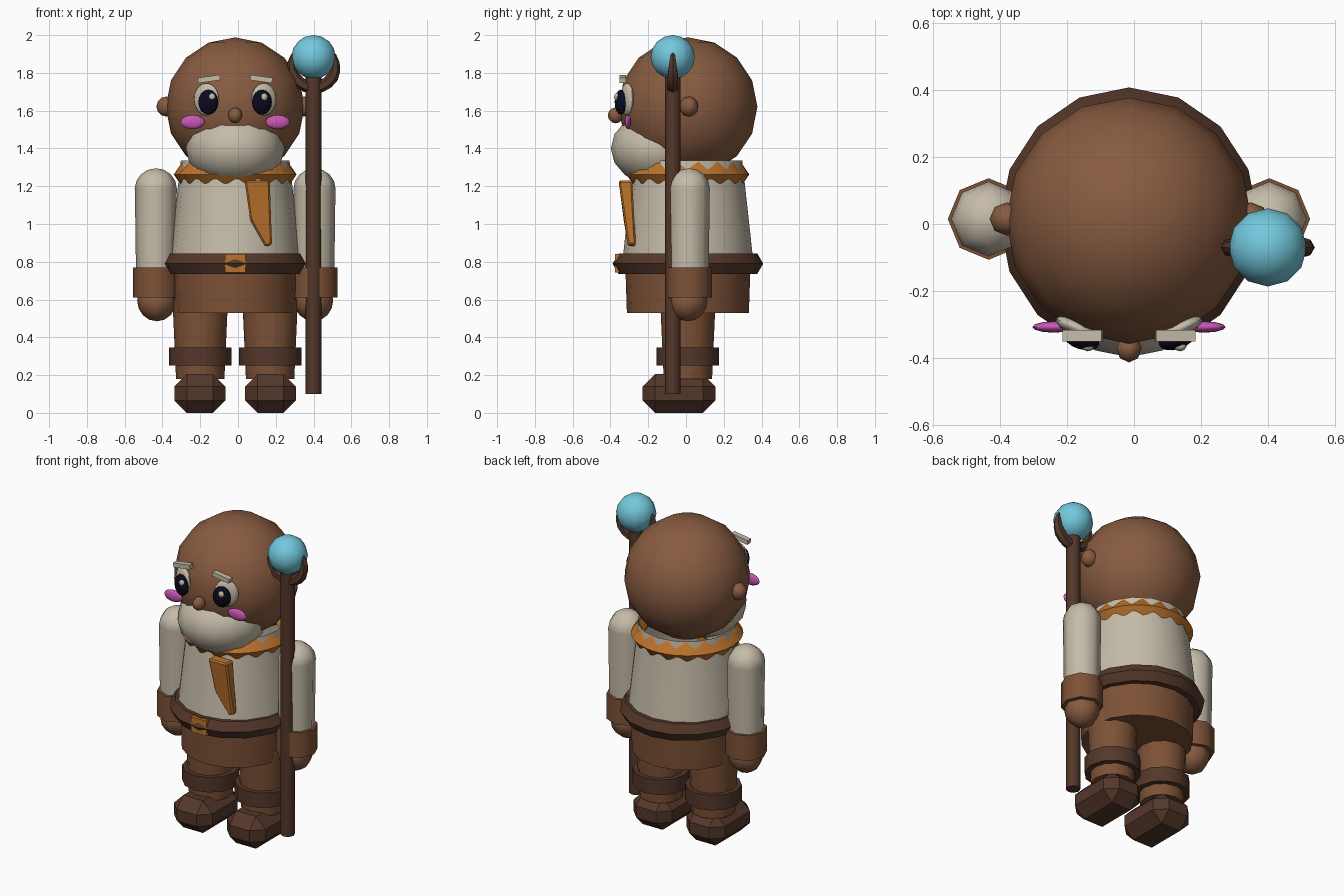
import bpy, bmesh, math
from mathutils import Matrix, Vector

if "Cube" in bpy.data.objects:
    bpy.data.objects.remove(bpy.data.objects["Cube"])

CX, CY = -0.015, 0.01  # body axis


def material(name, rgb):
    m = bpy.data.materials.new(name)
    m.diffuse_color = (*rgb, 1)
    m.use_nodes = True
    m.node_tree.nodes["Principled BSDF"].inputs["Base Color"].default_value = m.diffuse_color
    return m


SKIN = material("skin brown", (0.245, 0.105, 0.052))
CLOTH = material("cloth brown", (0.205, 0.083, 0.037))
LEATHER = material("dark leather", (0.088, 0.038, 0.023))
CREAM = material("cream", (0.56, 0.50, 0.395))
ORANGE = material("orange", (0.50, 0.17, 0.025))
CYAN = material("cyan", (0.17, 0.58, 0.72))
PINK = material("pink", (0.58, 0.095, 0.46))
NAVY = material("dark navy", (0.003, 0.003, 0.014))


def finish(name, bm, mat, angle=50):
    bmesh.ops.recalc_face_normals(bm, faces=bm.faces)
    me = bpy.data.meshes.new(name)
    bm.to_mesh(me)
    bm.free()
    me.materials.append(mat)
    ob = bpy.data.objects.new(name, me)
    bpy.context.collection.objects.link(ob)
    if angle:
        bpy.ops.object.select_all(action='DESELECT')
        ob.select_set(True)
        bpy.context.view_layer.objects.active = ob
        bpy.ops.object.shade_smooth_by_angle(angle=math.radians(angle))
    return ob


def ball(name, loc, radii, mat, seg=16, rings=8, turn=0):
    bm = bmesh.new()
    mx = Matrix.Translation(loc) @ Matrix.Rotation(turn, 4, 'Z') @ Matrix.Diagonal((*radii, 1))
    bmesh.ops.create_uvsphere(bm, u_segments=seg, v_segments=rings, radius=1, matrix=mx)
    return finish(name, bm, mat)


def tube(name, x, y, z0, z1, r0, r1, mat, seg=16, caps=True):
    bm = bmesh.new()
    bmesh.ops.create_cone(bm, cap_ends=caps, segments=seg, radius1=r0, radius2=r1, depth=z1 - z0,
                          matrix=Matrix.Translation((x, y, (z0 + z1) / 2)))
    return finish(name, bm, mat)


def box(name, loc, size, mat, tilt=0, bevel=0):
    bm = bmesh.new()
    mx = Matrix.Translation(loc) @ Matrix.Rotation(tilt, 4, 'Y') @ Matrix.Diagonal((*size, 1))
    bmesh.ops.create_cube(bm, size=1, matrix=mx)
    if bevel:
        bmesh.ops.bevel(bm, geom=bm.edges[:], offset=bevel, segments=1, affect='EDGES')
    return finish(name, bm, mat, 0)


def ring(name, z, section, seg, mat, sy=1):
    """Closed ring; section(i) gives the (radius, height) points of column i."""
    bm = bmesh.new()
    cols = []
    for i in range(seg):
        a = math.tau * i / seg
        cols.append([bm.verts.new((CX + r * math.cos(a), CY + sy * r * math.sin(a), z + h))
                     for r, h in section(i)])
    n = len(cols[0])
    for i in range(seg):
        p, q = cols[i], cols[(i + 1) % seg]
        for j in range(n):
            k = (j + 1) % n
            bm.faces.new((p[j], q[j], q[k], p[k]))
    return finish(name, bm, mat)


# Head and beard
ball("head", (CX, CY, 1.62), (0.368, 0.368, 0.368), SKIN)
ball("beard", (CX, -0.14, 1.40), (0.262, 0.258, 0.20), CREAM)
ball("nose", (CX, -0.372, 1.575), (0.038, 0.042, 0.042), SKIN, 8, 6)

# Torso, open at the neck, and hips
tube("torso", CX, CY, 0.78, 1.335, 0.349, 0.288, CREAM, 16, False)
tube("hips", CX, CY, 0.53, 0.80, 0.323, 0.332, CLOTH)

# Belt with hexagonal section
ring("belt", 0.79, lambda i: [(0.327 + 0.06 * math.cos(j * math.pi / 3), 0.062 * math.sin(j * math.pi / 3))
                              for j in range(6)], 16, LEATHER, 1.03)
box("buckle", (CX, -0.355, 0.792), (0.11, 0.04, 0.096), ORANGE)


# Scarf collar with a zigzag edge
def collar(i):
    h = 0.068 if i % 2 else 0.036
    return [(0.325, 0), (0.284, h), (0.245, 0), (0.284, -h)]


ring("scarf_collar", 1.262, collar, 32, ORANGE)

# Hanging scarf end
bm = bmesh.new()
outline = [(0.035, 1.23), (0.168, 1.23), (0.18, 0.89), (0.145, 0.88), (0.065, 1.02)]
front, back = [], []
for x, z in outline:
    t = (1.23 - z) / 0.35
    front.append(bm.verts.new((x, -0.357 + 0.05 * t - 0.08 * t * max(0, 0.14 - x), z)))
    back.append(bm.verts.new((x, -0.285 + 0.02 * t, z)))
bm.faces.new(front)
bm.faces.new(back[::-1])
for i in range(5):
    k = (i + 1) % 5
    bm.faces.new((front[i], back[i], back[k], front[k]))
bmesh.ops.bevel(bm, geom=bm.edges[:], offset=0.009, segments=1, affect='EDGES')
finish("scarf_end", bm, ORANGE, 0)

# Paired parts on the left and right
for s, side in ((-1, "left"), (1, "right")):
    def X(d):
        return CX + s * d

    ball(side + "_ear", (X(0.365), 0.015, 1.622), (0.052, 0.05, 0.053), SKIN, 8, 6)
    # Eye, iris, highlight, brow, cheek
    ball(side + "_eye", (X(0.152), -0.312, 1.66), (0.072, 0.026, 0.086), CREAM, 16, 8, s * 0.4)
    ball(side + "_iris", (X(0.142), -0.345, 1.645), (0.055, 0.03, 0.066), NAVY, 16, 8, s * 0.3)
    ball(side + "_highlight", (s * 0.138, -0.366, 1.672), (0.019, 0.015, 0.02), CREAM, 8, 6)
    box(side + "_brow", (X(0.138), -0.334, 1.768), (0.118, 0.035, 0.028), CREAM, s * 0.14)
    ball(side + "_cheek", (X(0.225), -0.308, 1.54), (0.064, 0.017, 0.037), PINK, 12, 8)
    # Arm, cuff, hand
    ball(side + "_shoulder", (X(0.42), 0.015, 1.185), (0.112, 0.112, 0.11), CREAM, 8, 8)
    tube(side + "_sleeve", X(0.42), 0.015, 0.74, 1.185, 0.105, 0.111, CREAM, 8)
    tube(side + "_cuff", X(0.42), 0.015, 0.61, 0.77, 0.122, 0.122, CLOTH, 8)
    ball(side + "_hand", (X(0.415), 0.01, 0.595), (0.104, 0.104, 0.11), SKIN, 8, 8)
    # Leg, boot cuff, foot
    tube(side + "_leg", X(0.185), CY, 0.18, 0.60, 0.128, 0.147, CLOTH, 12)
    tube(side + "_boot_cuff", X(0.185), CY, 0.25, 0.345, 0.165, 0.165, LEATHER, 12)
    box(side + "_foot", (X(0.187), -0.037, 0.1025), (0.27, 0.385, 0.205), LEATHER, 0, 0.066)

# Staff with orb
SX, SY = 0.40, -0.07
tube("staff_pole", SX, SY, 0.10, 1.80, 0.042, 0.042, LEATHER, 8)
ball("staff_orb", (SX, SY, 1.884), (0.117, 0.117, 0.116), CYAN, 12, 8)

# Horned holder: an arc open at the top, tapering to its tips
bm = bmesh.new()
rows, N = [], 16
for i in range(N + 1):
    a = math.radians(115 + 310 * i / N)
    r = 0.004 + 0.028 * min(1, 3.2 * min(i, N - i) / N)
    radial = Vector((math.cos(a), 0, math.sin(a)))
    c = Vector((SX, SY, 1.84)) + radial * 0.118
    rows.append([bm.verts.new(c + radial * r * math.cos(j * math.pi / 3)
                              + Vector((0, r * math.sin(j * math.pi / 3), 0))) for j in range(6)])
for p, q in zip(rows, rows[1:]):
    for j in range(6):
        k = (j + 1) % 6
        bm.faces.new((p[j], q[j], q[k], p[k]))
bm.faces.new(rows[0])
bm.faces.new(rows[-1])
finish("staff_horns", bm, LEATHER)
